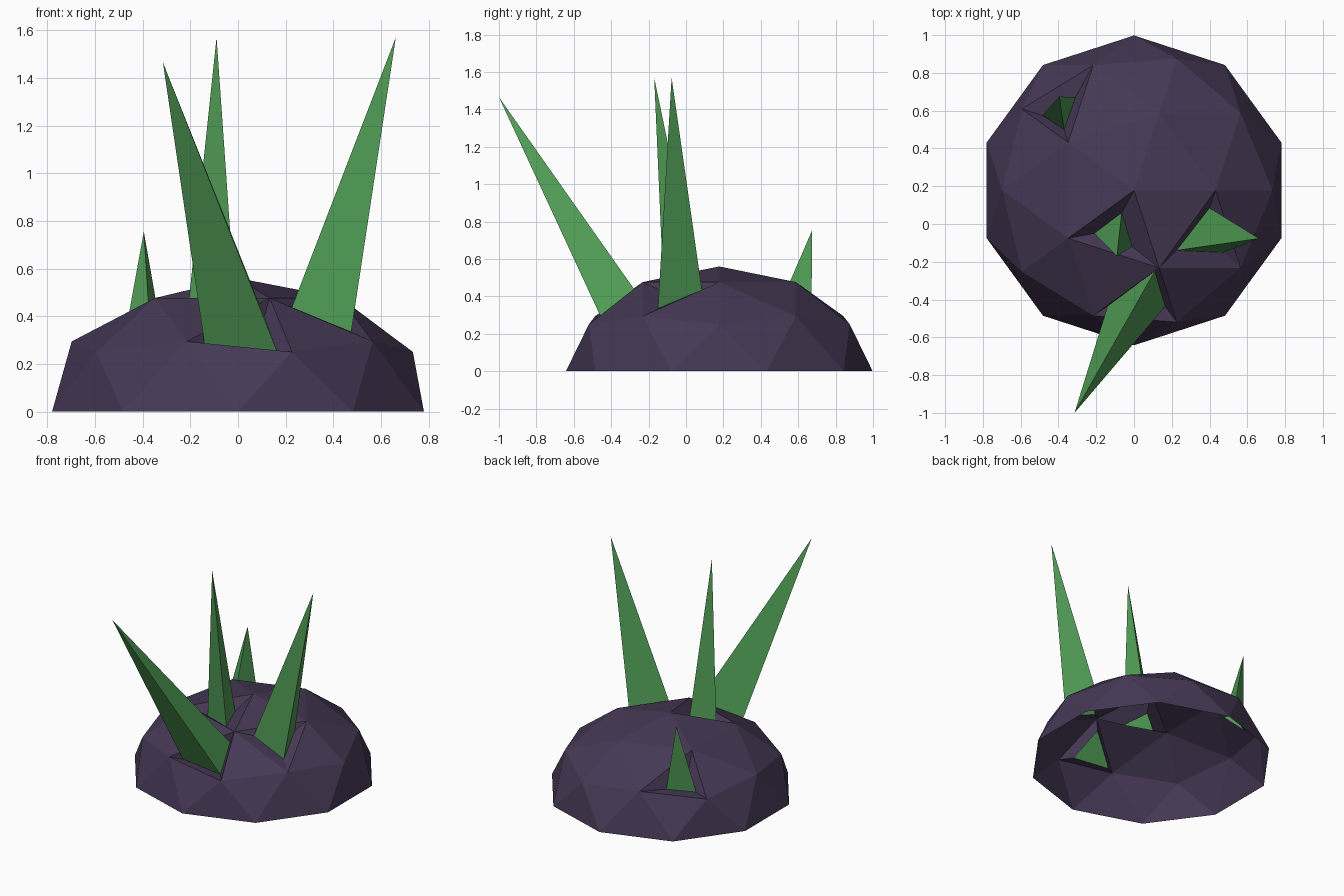
import bpy, bmesh
from mathutils import Vector

if "Cube" in bpy.data.objects:
    bpy.data.objects.remove(bpy.data.objects["Cube"])


def material(name, color):
    m = bpy.data.materials.new(name)
    m.diffuse_color = (*color, 1)
    m.use_nodes = True
    m.node_tree.nodes["Principled BSDF"].inputs["Base Color"].default_value = m.diffuse_color
    return m


# Dome: upper half of a flattened low-poly sphere, open underneath
bm = bmesh.new()
bmesh.ops.create_icosphere(bm, subdivisions=2, radius=1)
low = [f for f in bm.faces if f.calc_center_median().z < 0]
bmesh.ops.delete(bm, geom=low, context='FACES')
for v in bm.verts:
    v.co = Vector((v.co.x * 0.82, v.co.y * 0.82 + 0.178, v.co.z * 0.56))

# Spikes: three base corners (sunk into an inset face) and a tip
spikes = [
    ([(0.165, -0.437, 0.25), (-0.14, -0.435, 0.28), (0.11, -0.25, 0.40)], (-0.315, -1.0, 1.465)),
    ([(-0.21, -0.05, 0.43), (-0.065, 0.06, 0.46), (-0.01, -0.12, 0.43)], (-0.09, -0.17, 1.57)),
    ([(0.225, -0.14, 0.435), (0.40, 0.085, 0.435), (0.475, -0.15, 0.335)], (0.662, -0.077, 1.57)),
    ([(-0.485, 0.575, 0.26), (-0.37, 0.50, 0.35), (-0.31, 0.67, 0.27)], (-0.395, 0.675, 0.755)),
]
for base, tip in spikes:
    base = [Vector(p) for p in base]
    mid = sum(base, Vector()) / 3
    face = min(bm.faces, key=lambda f: (f.calc_center_median() - mid).length)
    bmesh.ops.inset_individual(bm, faces=[face], thickness=0.04)
    targets = [(v, min(base, key=lambda p: (p - v.co).length)) for v in face.verts]
    for v, p in targets:
        v.co = p
    poked = bmesh.ops.poke(bm, faces=[face])
    poked['verts'][0].co = tip
    for f in poked['faces']:
        f.material_index = 1

me = bpy.data.meshes.new("spiked_dome")
bm.to_mesh(me)
bm.free()
me.materials.append(material("purple_shell", (0.06, 0.04, 0.09)))
me.materials.append(material("green_spike", (0.08, 0.33, 0.09)))
ob = bpy.data.objects.new("spiked_dome", me)
bpy.context.collection.objects.link(ob)
